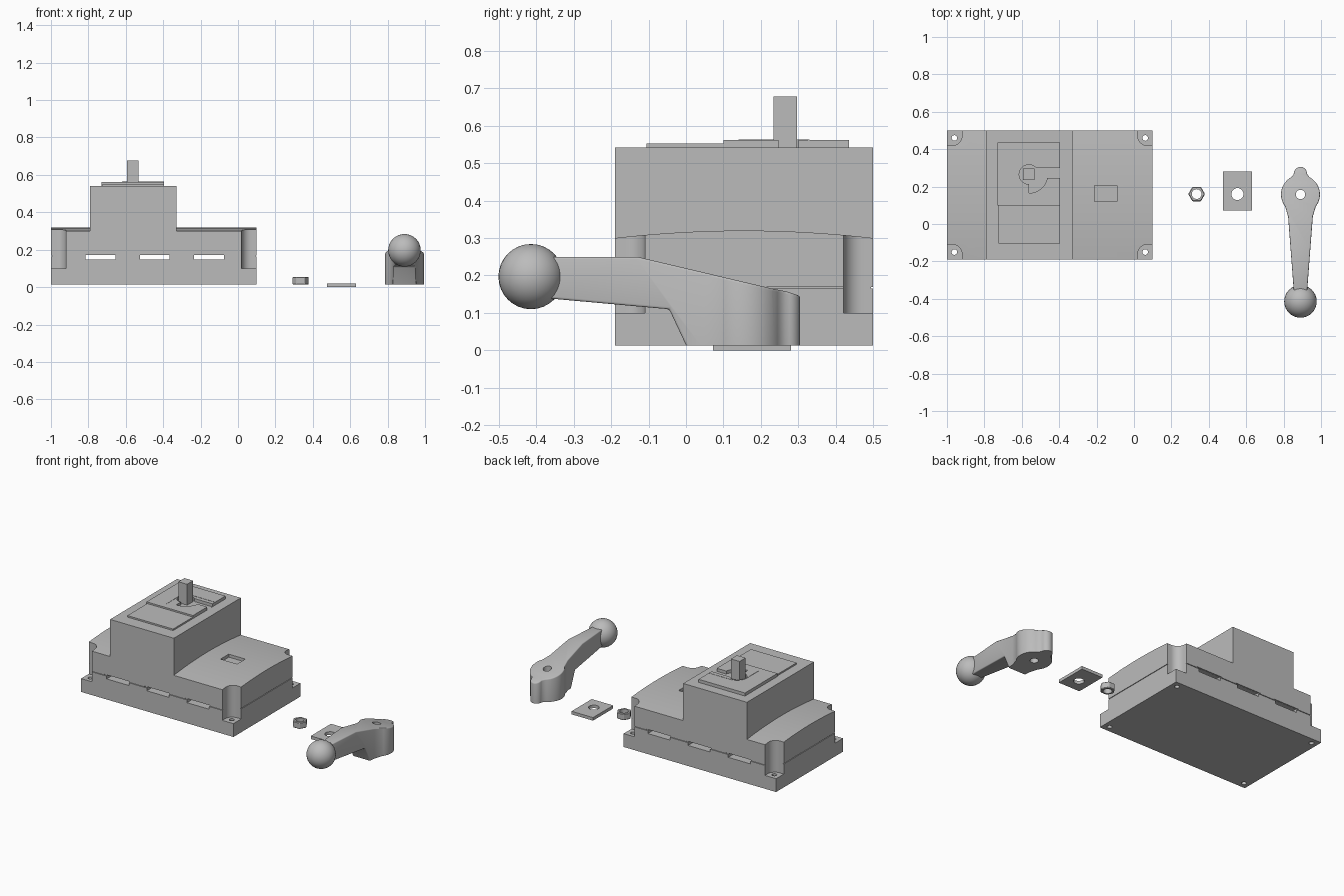
import bpy, bmesh
from math import pi, cos, sin, radians

if "Cube" in bpy.data.objects:
    bpy.data.objects.remove(bpy.data.objects["Cube"], do_unlink=True)

grey = bpy.data.materials.new("plain_grey")
grey.use_nodes = True
grey.diffuse_color = (0.5, 0.5, 0.5, 1)
grey.node_tree.nodes["Principled BSDF"].inputs["Base Color"].default_value = (0.5, 0.5, 0.5, 1)


def prism(name, pts, lo, hi, axis="z"):
    """Extrude an outline: (x, y) along z, (y, z) along x."""
    place = (lambda a, b, h: (a, b, h)) if axis == "z" else (lambda a, b, h: (h, a, b))
    bm = bmesh.new()
    low = [bm.verts.new(place(a, b, lo)) for a, b in pts]
    top = [bm.verts.new(place(a, b, hi)) for a, b in pts]
    bm.faces.new(low)
    bm.faces.new(top)
    for i in range(len(pts)):
        j = (i + 1) % len(pts)
        bm.faces.new((low[i], low[j], top[j], top[i]))
    bmesh.ops.recalc_face_normals(bm, faces=bm.faces)
    mesh = bpy.data.meshes.new(name)
    bm.to_mesh(mesh)
    bm.free()
    mesh.materials.append(grey)
    ob = bpy.data.objects.new(name, mesh)
    bpy.context.collection.objects.link(ob)
    return ob


def box(name, x0, x1, y0, y1, z0, z1):
    return prism(name, [(x0, y0), (x1, y0), (x1, y1), (x0, y1)], z0, z1)


def arc(cx, cy, r, a0, a1, n):
    return [(cx + r * cos(radians(a0 + (a1 - a0) * i / n)),
             cy + r * sin(radians(a0 + (a1 - a0) * i / n))) for i in range(n + 1)]


def rod(name, x, y, r, z0, z1, n=32):
    return prism(name, arc(x, y, r, 0, 360, n)[:-1], z0, z1)


def apply(ob, mod):
    bpy.context.view_layer.objects.active = ob
    bpy.ops.object.modifier_apply(modifier=mod.name)


def combine(ob, other, operation="DIFFERENCE"):
    mod = ob.modifiers.new("combine", "BOOLEAN")
    mod.operation, mod.object, mod.solver = operation, other, "EXACT"
    apply(ob, mod)
    bpy.data.objects.remove(other, do_unlink=True)


def bevel(ob, width, segments):
    mod = ob.modifiers.new("bevel", "BEVEL")
    mod.width, mod.segments = width, segments
    mod.limit_method, mod.angle_limit = "ANGLE", radians(35)
    apply(ob, mod)


def smooth(ob, angle=35):
    bpy.ops.object.select_all(action="DESELECT")
    ob.select_set(True)
    bpy.context.view_layer.objects.active = ob
    bpy.ops.object.shade_smooth_by_angle(angle=radians(angle))


X0, X1, Y0, Y1, Z0 = -1.0, 0.10, -0.19, 0.50, 0.013
YM = (Y0 + Y1) / 2
SEAM = 0.167

# Housing: low body with a crowned deck, and the tall tower
half = (Y1 - Y0) / 2
crown = [(YM + half * t, 0.30 + 0.02 * (1 - t * t)) for t in [1 - i / 8 for i in range(17)]]
housing = prism("housing", [(Y0, Z0), (Y1, Z0)] + crown, X0, X1, "x")
combine(housing, box("tower", -0.79, -0.33, Y0, Y1, 0.2, 0.542), "UNION")

# Rounded corner pockets with screw holes
pocket = [(-0.05, -0.05), (0.08, -0.05)] + arc(0.03, 0.03, 0.05, 0, 90, 8) + [(-0.05, 0.08)]
for cx, sx in ((X0, 1), (X1, -1)):
    for cy, sy in ((Y0, 1), (Y1, -1)):
        combine(housing, prism("pocket", [(cx + sx * u, cy + sy * v) for u, v in pocket], 0.10, 0.4))
        combine(housing, rod("screw_hole", cx + sx * 0.04, cy + sy * 0.04, 0.015, -0.1, 0.2, 20))

# Seam groove around the walls
d, h = 0.006, 0.002
for a, b, c, e in ((X0 - d, X1 + d, Y0 - d, Y0 + d), (X0 - d, X1 + d, Y1 - d, Y1 + d),
                   (X0 - d, X0 + d, Y0 - d, Y1 + d), (X1 - d, X1 + d, Y0 - d, Y1 + d)):
    combine(housing, box("groove", a, b, c, e, SEAM - h, SEAM + h))

# Cable slots running front to back, with a flared lip at each end
for i in range(3):
    x = -0.735 + 0.29 * i
    combine(housing, box("slot", x - 0.08, x + 0.08, Y0 - 0.1, Y1 + 0.1, 0.147, 0.173))
    for y in (Y0, Y1):
        combine(housing, box("lip", x - 0.095, x + 0.095, y - d, y + d, 0.169, 0.174))

# Small window recess in the deck
combine(housing, box("window", -0.21, -0.09, 0.12, 0.205, 0.30, 0.4))
smooth(housing, 20)

# Plates on top of the tower
box("label_plate", -0.725, -0.395, -0.105, 0.10, 0.535, 0.552)
dial = box("dial_plate", -0.73, -0.395, 0.10, 0.435, 0.535, 0.562)
SX, SY = -0.562, 0.265
combine(dial, rod("shaft_recess", SX, SY, 0.052, 0.5421, 0.6))
combine(dial, box("channel", SX, -0.35, 0.247, 0.30, 0.5421, 0.6))
sector = [(SX, SY)] + arc(SX, SY, 0.1, -90, 0, 12)
combine(dial, prism("sector", sector, 0.5421, 0.6))

# Turn mark: thin strip following the dial
outer = [(-0.62, 0.14)] + arc(-0.55, 0.26, 0.07, 180, 90, 10) + [(-0.396, 0.33)]
inner = [(-0.396, 0.326)] + arc(-0.55, 0.26, 0.066, 90, 180, 10) + [(-0.616, 0.14)]
prism("turn_mark", outer + inner, 0.56, 0.5635)

# Square shaft
box("drive_shaft", -0.594, -0.531, 0.234, 0.296, 0.53, 0.678)

# Hex nut with chamfered corners
nut = rod("hex_nut", 0.335, 0.16, 0.045, Z0, 0.055, 6)
bevel(nut, 0.004, 1)
combine(nut, rod("nut_bore", 0.335, 0.16, 0.026, -0.1, 0.2))
smooth(nut, 25)

# Washer plate
washer = box("washer_plate", 0.475, 0.63, 0.072, 0.28, 0.0, 0.02)
combine(washer, rod("washer_bore", 0.553, 0.16, 0.032, -0.1, 0.2))
smooth(washer)

# Crank handle: plan outline meets side profile, edges rounded
HX, HY = 0.89, 0.158
right_half = [(0.034, -0.38), (0.066, 0.04)] + \
    arc(0, HY, 0.104, -38, 62, 16) + [(0.037, 0.265)] + arc(0, 0.27, 0.035, 10, 90, 8)
plan = [(HX + x, y) for x, y in right_half] + [(HX - x, y) for x, y in right_half[-2::-1]]
handle = prism("crank_handle", plan, -0.06, 0.4)
side = [(-0.37, 0.25), (-0.13, 0.25), (0.23, 0.165), (0.27, 0.157), (0.32, 0.14),
        (0.32, -0.05), (0.03, -0.05), (-0.045, 0.11), (-0.37, 0.139)]
combine(handle, prism("side_profile", side, 0.7, 1.1, "x"), "INTERSECT")
bevel(handle, 0.014, 3)
combine(handle, box("floor_cut", 0.7, 1.1, -0.5, 0.5, -0.2, Z0))
combine(handle, rod("handle_bore", HX, HY, 0.025, -0.1, 0.4))
smooth(handle)

# Ball knob
bpy.ops.mesh.primitive_uv_sphere_add(segments=32, ring_count=16, radius=0.087,
                                     location=(HX, -0.414, 0.197))
knob = bpy.context.object
knob.name = "ball_knob"
knob.data.materials.append(grey)
smooth(knob)
